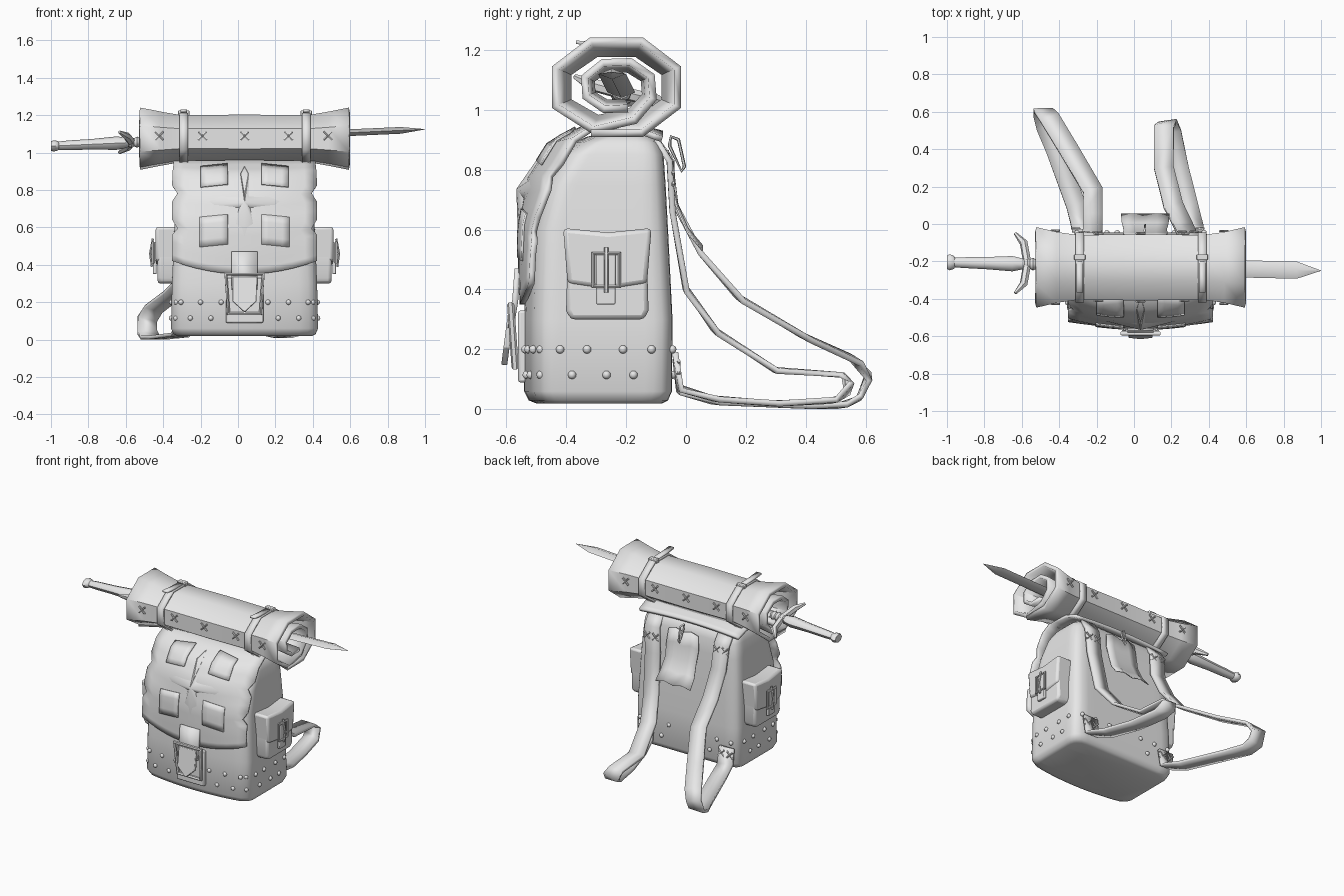
import bpy, bmesh, math
from mathutils import Vector

if "Cube" in bpy.data.objects:
    bpy.data.objects.remove(bpy.data.objects["Cube"], do_unlink=True)

GREY = bpy.data.materials.new("plain grey")
GREY.use_nodes = True
GREY.diffuse_color = (0.8, 0.8, 0.8, 1)
GREY.node_tree.nodes["Principled BSDF"].inputs["Base Color"].default_value = (0.8, 0.8, 0.8, 1)
CX = 0.035          # centre of the bag in x
parts = []


# ---------- helpers ----------
def finish(name, bm, bevel=0, thick=0):
    bmesh.ops.recalc_face_normals(bm, faces=bm.faces)
    mesh = bpy.data.meshes.new(name)
    bm.to_mesh(mesh)
    bm.free()
    ob = bpy.data.objects.new(name, mesh)
    bpy.context.collection.objects.link(ob)
    mesh.materials.append(GREY)
    if thick:
        m = ob.modifiers.new("thickness", 'SOLIDIFY')
        m.thickness, m.offset = thick, 0
    if bevel:
        m = ob.modifiers.new("bevel", 'BEVEL')
        m.width, m.segments, m.limit_method = bevel, 2, 'ANGLE'
    parts.append(ob)
    return ob


def loft(name, rings, bevel=0):
    """Closed rings joined in order, with both ends capped."""
    bm = bmesh.new()
    vs = [[bm.verts.new(p) for p in r] for r in rings]
    n = len(rings[0])
    for a, b in zip(vs, vs[1:]):
        for i in range(n):
            bm.faces.new((a[i], a[(i + 1) % n], b[(i + 1) % n], b[i]))
    bm.faces.new(vs[0])
    bm.faces.new(vs[-1])
    return finish(name, bm, bevel)


def sheet(name, rows, thick):
    bm = bmesh.new()
    vs = [[bm.verts.new(p) for p in r] for r in rows]
    for a, b in zip(vs, vs[1:]):
        for i in range(len(a) - 1):
            bm.faces.new((a[i], a[i + 1], b[i + 1], b[i]))
    return finish(name, bm, 0, thick)


def prism(name, poly, a, b, axis, bevel=0):
    place = (lambda p, d: (d, p[0], p[1])) if axis == 'x' else (lambda p, d: (p[0], d, p[1]))
    return loft(name, [[place(p, d) for p in poly] for d in (a, b)], bevel)


def rect(a0, a1, b0, b1):
    return [(a0, b0), (a1, b0), (a1, b1), (a0, b1)]


def band(name, pts, width, thick):
    """Flat strap along a path, its width lying as near to x as it can."""
    pts = [Vector(p) for p in pts]
    rows = []
    for i, p in enumerate(pts):
        t = (pts[min(i + 1, len(pts) - 1)] - pts[max(i - 1, 0)]).normalized()
        w = Vector((1, 0, 0))
        w = (w - t * w.dot(t)).normalized() * width / 2
        rows.append((p - w, p + w))
    return sheet(name, rows, thick)


def wire(name, pts, r, cyclic=False, taper=1):
    cu = bpy.data.curves.new(name, 'CURVE')
    cu.dimensions, cu.bevel_depth, cu.bevel_resolution, cu.use_fill_caps = '3D', r, 1, True
    sp = cu.splines.new('POLY')
    sp.points.add(len(pts) - 1)
    for q, p in zip(sp.points, pts):
        q.co = (*p, 1)
    sp.use_cyclic_u = cyclic
    sp.points[0].radius = sp.points[-1].radius = taper
    ob = bpy.data.objects.new(name, cu)
    bpy.context.collection.objects.link(ob)
    cu.materials.append(GREY)
    bpy.ops.object.select_all(action='DESELECT')
    ob.select_set(True)
    bpy.context.view_layer.objects.active = ob
    bpy.ops.object.convert(target='MESH')
    parts.append(bpy.context.view_layer.objects.active)


def stitch(name, x, y, z, s=0.022):
    for k in (-1, 1):
        wire(name, [(x - s, y, z - k * s), (x + s, y, z + k * s)], 0.006)


def table(t, rows):
    """Linear lookup; each row starts with its key."""
    for a, b in zip(rows, rows[1:]):
        if t <= b[0]:
            f = max(0, (t - a[0]) / (b[0] - a[0]))
            return [p + (q - p) * f for p, q in zip(a[1:], b[1:])]
    return rows[-1][1:]


# ---------- bag body: z, front y, back y, half width ----------
BODY = [(.02, -.50, -.08, .36), (.03, -.525, -.06, .38), (.06, -.54, -.047, .393), (.3, -.54, -.045, .388),
        (.6, -.53, -.06, .375), (.75, -.49, -.068, .365), (.85, -.43, -.075, .355), (.89, -.375, -.09, .34),
        (.91, -.33, -.11, .32), (.92, -.28, -.14, .29)]


def body_ring(z, yf, yb, hw, r=0.065, n=16):
    hy, mid, ring = (yb - yf) / 2, (yb + yf) / 2, []
    square = [(-1 + 2 * i / n, -1) for i in range(n)] + [(1, -1 + 2 * i / n) for i in range(n)]
    for x, y in square + [(-x, -y) for x, y in square]:
        p = Vector((x * hw, y * hy))
        c = Vector((max(r - hw, min(hw - r, p.x)), max(r - hy, min(hy - r, p.y))))
        if (p - c).length > 0:
            p = c + (p - c).normalized() * r
        bulge = 0.04 * (p.x / hw) ** 2 * max(0, -p.y / hy)
        ring.append((CX + p.x, mid + p.y + bulge, z))
    return ring


loft("bag_body", [body_ring(*row) for row in BODY])

# ---------- rivets round the base ----------
spots = []
for z, xs, ys in ((.2, (-.34, -.235, -.125, .125, .235, .34), (-.42, -.33, -.21, -.115)),
                  (.115, (-.29, -.18, .18, .29), (-.38, -.265, -.175))):
    yf, yb, hw = table(z, BODY)
    for x in xs:
        spots += [(CX + x, yf + .04 * (x / hw) ** 2, z), (CX + x, yb, z)]
    spots += [(CX + s * hw, y, z) for y in ys for s in (-1, 1)]
    spots += [(CX + s * (hw - .025), -.485, z) for s in (-1, 1)]
bm = bmesh.new()
for p in spots:
    made = bmesh.ops.create_uvsphere(bm, u_segments=10, v_segments=6, radius=0.014)
    bmesh.ops.translate(bm, verts=made["verts"], vec=p)
finish("rivets", bm)

# ---------- flap: side edge and middle paths in (y, z) ----------
EDGE = [(-.08, .9), (-.16, .93), (-.3, .945), (-.37, .9), (-.44, .78), (-.495, .64), (-.51, .52), (-.515, .42)]
MIDDLE = [(-.08, .92), (-.17, .945), (-.32, .95), (-.45, .88), (-.52, .77), (-.55, .6), (-.55, .47), (-.545, .35)]
FLAP = [(i, *e, *m) for i, (e, m) in enumerate(zip(EDGE, MIDDLE))]


def flap_point(x, v):
    ey, ez, my, mz = table(v, FLAP)
    k = ((x - CX) / .385) ** 2
    return Vector((x, my + (ey - my) * k, mz + (ez - mz) * k))


def on_flap(x, z, lift):
    lo, hi = 2, 7
    for _ in range(20):
        v = (lo + hi) / 2
        lo, hi = (v, hi) if flap_point(x, v).z > z else (lo, v)
    p = flap_point(x, lo)
    return (p.x, p.y - lift, p.z + lift * (0.8 if z > .8 else 0))


rows = []
for i in range(22):
    v = i / 3
    worn = 0.37 + 0.016 * min(1, v / 4) - (0.03 if i in (12, 16) else 0)
    rows.append([flap_point(CX + worn * (-1 + j / 6), v) for j in range(13)])
sheet("flap", rows, 0.02)

# thin patches and the raised cross emblem
for s in (-1, 1):
    for z0, z1, x0, x1 in ((.82, .93, .09, .235), (.51, .67, .09, .24)):
        sheet("flap_patch", [[on_flap(CX + s * (x0 + (x1 - x0) * i / 4), z0 + (z1 - z0) * j / 4 - .015 * i / 4, .013)
                              for i in range(5)] for j in range(5)], 0.008)
half = [(0, .92), (.022, .88), (.025, .765), (.13, .765), (.195, .74), (.16, .72), (.03, .705), (.045, .62), (0, .55)]
outline = half + [(-x, z) for x, z in reversed(half[1:-1])]
bm = bmesh.new()
rim = [bm.verts.new(on_flap(CX + x, z, .01)) for x, z in outline]
ridge = bm.verts.new(on_flap(CX, .735, .04))
for a, b in zip(rim, rim[1:] + rim[:1]):
    bm.faces.new((a, b, ridge))
finish("cross_emblem", bm)

# ---------- front buckle ----------
prism("buckle_plate", rect(CX - .1, CX + .1, .09, .33), -.56, -.53, 'y', .008)
band("buckle_strap", [(CX, -.562, .47), (CX, -.57, .36), (CX, -.585, .27)], .14, .02)
wire("buckle_frame", [(CX + x, y, z) for x, y, z in
                      ((-.1, -.585, .35), (.1, -.585, .35), (.085, -.57, .14), (-.085, -.57, .14))], .012, True)
tongue = prism("buckle_tongue", [(-.065, 0), (.065, 0), (.065, -.13), (0, -.19), (-.065, -.13)], -.01, .01, 'y', .004)
tongue.location, tongue.rotation_euler = (CX, -.582, .335), (-.13, 0, 0)

# ---------- side pockets ----------
for s in (-1, 1):
    X = lambda d: CX + s * d
    prism("pocket", [(-.395, .5), (-.4, .33), (-.385, .3), (-.14, .3), (-.125, .33), (-.13, .5)],
          X(.35), X(.465), 'x', .015)
    prism("pocket_lid", [(-.41, .605), (-.26, .59), (-.115, .605), (-.13, .42), (-.26, .4), (-.395, .42)],
          X(.35), X(.475), 'x', .015)
    prism("pocket_strap", rect(-.3, -.235, .35, .52), X(.47), X(.49), 'x', .005)
    wire("pocket_buckle", [(X(.49), y, z) for y, z in rect(-.31, -.222, .41, .52)], .008, True)
    wire("pocket_prong", [(X(.49), -.266, .54), (X(.505), -.266, .46), (X(.495), -.266, .39)], .007)

# ---------- rolled bedding ----------
RY, RZ = -.232, 1.075
ROLL = [(-.56, .218, .168), (-.45, .192, .146), (-.34, .176, .127), (0, .179, .13),
        (.34, .176, .127), (.45, .192, .146), (.56, .218, .168)]
SPIRAL = [1] * 8 + [.93, .72, .6, .57, .55, .53, .52, .5, .48, .46]


def roll_point(x, k, f, grow=0):
    hy, hz = table(x, ROLL)
    a = math.radians(247.5 + 45 * k)
    return (CX + x, RY + ((hy - .014) / .924 * f + grow) * math.cos(a),
            RZ + ((hz - .014) / .924 * f + grow) * math.sin(a))


sheet("bedroll", [[roll_point(row[0], k, f) for k, f in enumerate(SPIRAL)] for row in ROLL], 0.026)
for x in (-.325, .33):
    band("roll_strap", [roll_point(x, k, 1, .02) for k in range(9)], .045, .014)
    band("roll_strap_end", [(CX + x, RY + .03, 1.215), (CX + x, RY - .06, 1.218), (CX + x, RY - .135, 1.225)],
         .035, .012)
    prism("roll_strap_loop", rect(CX + x - .03, CX + x + .03, 1.195, 1.225), RY + .04, RY + .07, 'y', .004)
for x in (-.455, -.225, 0, .235, .445):
    for s in (-1, 1):
        stitch("roll_stitch", CX + x, RY + s * (table(x, ROLL)[0] + .003), 1.09)


# ---------- sword through the roll ----------
def along(name, rows, n):
    loft(name, [[(x, -.227 - .0225 * x + hy * math.cos(2 * math.pi * i / n),
                  1.08 + .045 * x + hz * math.sin(2 * math.pi * i / n)) for i in range(n)]
                for x, hy, hz in rows])


along("blade", [(-.5, .046, .018), (.87, .046, .018), (1, .001, .001)], 4)
along("grip", [(-.97, .026, .022), (-.9, .029, .026), (-.78, .033, .028), (-.65, .041, .036), (-.6, .03, .028)], 8)
along("pommel", [(-1, .036, .026), (-.985, .043, .03), (-.965, .036, .026), (-.955, .024, .02)], 8)
along("blade_collar", [(-.6 + i * .015, .034 - .008 * (i % 2), .03 - .008 * (i % 2)) for i in range(8)], 8)
wire("crossguard", [(-.635, -.05, 1.0), (-.59, -.1, 1.03), (-.57, -.21, 1.055), (-.59, -.32, 1.085),
                    (-.635, -.37, 1.11)], .022, taper=.4)

# ---------- shoulder straps ----------
band("right_shoulder_strap",
     [(-.23, -.1, .9), (-.23, -.055, .84), (-.22, -.035, .68), (-.22, .05, .52), (-.22, .18, .37), (-.35, .4, .24),
      (-.45, .565, .165), (-.485, .61, .11), (-.485, .58, .04), (-.47, .52, .014), (-.42, .4, .012),
      (-.31, .1, .025), (-.28, -.02, .06), (-.28, -.036, .17)], .105, .02)
band("left_shoulder_strap",
     [(.29, -.1, .9), (.29, -.055, .83), (.28, -.045, .66), (.26, .0, .4), (.21, .1, .26), (.16, .3, .13),
      (.16, .52, .115), (.18, .545, .07), (.2, .49, .03), (.24, .3, .02), (.29, .1, .035), (.32, -.02, .07),
      (.32, -.036, .19)], .105, .02)
for x, y, z in ((-.23, -.045, .81), (.29, -.042, .77), (-.28, -.024, .13), (.32, -.024, .14)):
    for d in (-.032, .032):
        stitch("strap_stitch", x + d, y, z)

# ---------- pinned note on the back ----------
sheet("pinned_note", [[(.06 + w * (-1 + i / 2), y, z + .015 * (i % 2)) for i in range(5)] for w, y, z in
                      ((.11, -.06, .85), (.12, -.05, .76), (.115, -.03, .67), (.125, .005, .59), (.13, .055, .53))],
      0.006)
wire("safety_pin", [(.05, -.05, .91), (.06, -.025, .9), (.06, -.005, .81), (.06, -.015, .795), (.055, -.055, .88)],
     .006, True)

# ---------- smooth shading with sharp edges kept ----------
bpy.ops.object.select_all(action='DESELECT')
for ob in parts:
    ob.select_set(True)
bpy.context.view_layer.objects.active = parts[0]
bpy.ops.object.shade_smooth_by_angle(angle=math.radians(48))
